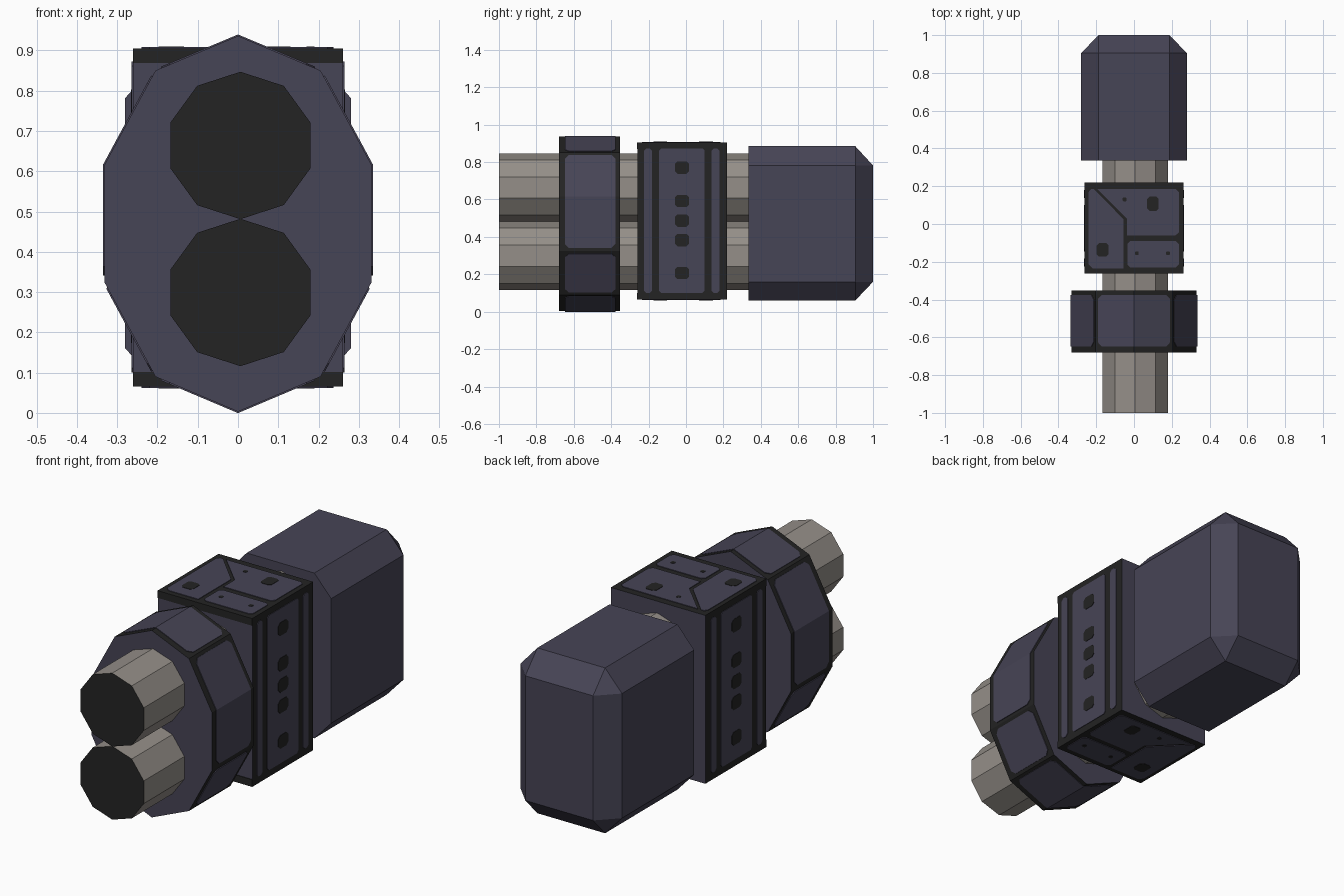
import bpy, bmesh, math

if "Cube" in bpy.data.objects:
    bpy.data.objects.remove(bpy.data.objects["Cube"])


def material(name, rgb):
    m = bpy.data.materials.new(name)
    m.diffuse_color = (*rgb, 1)
    m.use_nodes = True
    m.node_tree.nodes["Principled BSDF"].inputs["Base Color"].default_value = m.diffuse_color
    return m


PURPLE = material("purple grey", (0.062, 0.058, 0.092))
BLACK = material("near black", (0.017, 0.017, 0.017))
STONE = material("warm grey", (0.30, 0.275, 0.25))


def build(name, verts, faces, mats, rule=None):
    """Mesh object; rule(face) picks the material slot."""
    bm = bmesh.new()
    vs = [bm.verts.new(v) for v in verts]
    for f in faces:
        bm.faces.new([vs[i] for i in f])
    bmesh.ops.recalc_face_normals(bm, faces=bm.faces)
    bm.normal_update()
    if rule:
        for f in bm.faces:
            f.material_index = rule(f)
    me = bpy.data.meshes.new(name)
    bm.to_mesh(me)
    bm.free()
    for m in mats:
        me.materials.append(m)
    ob = bpy.data.objects.new(name, me)
    bpy.context.collection.objects.link(ob)
    return ob


def loft(name, sections, mats, rule=None):
    """Closed solid through rings of (x, z) points at given y."""
    n = len(sections[0][1])
    verts = [(x, y, z) for y, ring in sections for x, z in ring]
    faces = [tuple(range(n)), tuple(range(len(verts) - n, len(verts)))]
    for s in range(len(sections) - 1):
        for i in range(n):
            a, b = s * n + i, s * n + (i + 1) % n
            faces.append((a, b, b + n, a + n))
    return build(name, verts, faces, mats, rule)


def thicken(ob, t):
    mod = ob.modifiers.new("thickness", 'SOLIDIFY')
    mod.thickness = t
    mod.offset = 0


def plate(name, axis, at, pts, mat, t=0.006):
    """Thin flat plate on the plane axis = at, pts in the other two axes."""
    verts = []
    for p in pts:
        v = list(p)
        v.insert("xyz".index(axis), at)
        verts.append(v)
    thicken(build(name, verts, [tuple(range(len(pts)))], [mat]), t)


def rounded(u0, u1, v0, v1, c):
    """Rectangle with cut corners."""
    return [(u0 + c, v0), (u1 - c, v0), (u1, v0 + c), (u1, v1 - c),
            (u1 - c, v1), (u0 + c, v1), (u0, v1 - c), (u0, v0 + c)]


def ends_black(f):
    return 1 if abs(f.normal.y) > 0.9 else 0


# Twin ten-sided barrels
for label, cz in (("upper", 0.664), ("lower", 0.299)):
    ring = [(0.006 + 0.183 * math.cos(math.radians(90 + 36 * i)),
             cz + 0.183 * math.sin(math.radians(90 + 36 * i))) for i in range(10)]
    loft(label + "_barrel", [(-1, ring), (0.4, ring)], [STONE, BLACK], ends_black)

# Front collar: black rim, purple end faces
half = [(0, 0.936), (0.205, 0.85), (0.332, 0.615), (0.332, 0.325), (0.205, 0.09), (0, 0.003)]
collar = half + [(-x, z) for x, z in half[-2:0:-1]]
loft("front_collar", [(-0.68, collar), (-0.352, collar)], [BLACK, PURPLE], ends_black)


def collar_panel(name, path, gap=0.016, cut=0.022):
    """Panel with cut corners bent along the collar rim."""
    def along(a, b, d):
        k = d / math.dist(a, b)
        return (a[0] + (b[0] - a[0]) * k, a[1] + (b[1] - a[1]) * k)
    stations = [(along(path[0], path[1], gap), cut), (along(path[0], path[1], gap + cut), 0)]
    stations += [(p, 0) for p in path[1:-1]]
    stations += [(along(path[-1], path[-2], gap + cut), 0), (along(path[-1], path[-2], gap), cut)]
    verts = []
    for (x, z), c in stations:
        verts += [(x, -0.648 + c, z), (x, -0.376 - c, z)]
    faces = [(2 * i, 2 * i + 1, 2 * i + 3, 2 * i + 2) for i in range(len(stations) - 1)]
    thicken(build(name, verts, faces, [PURPLE]), 0.007)


for s, side in ((1, "right"), (-1, "left")):
    m = [(s * x, z) for x, z in half]
    collar_panel(side + "_collar_panel", m[1:4])
    collar_panel(side + "_lower_collar_panel", m[3:5])
for label, i in (("top", 1), ("bottom", 4)):
    x, z = half[i]
    collar_panel(label + "_collar_panel", [(-x, z), half[0 if i == 1 else 5], (x, z)])

# Middle housing: black box with purple front and back
X, Y0, Y1, Z0, Z1 = 0.261, -0.258, 0.22, 0.065, 0.905
box = [(-X, Z0), (X, Z0), (X, Z1), (-X, Z1)]
loft("middle_housing", [(Y0, box), (Y1, box)], [BLACK, PURPLE], ends_black)
for label, z in (("bottom", Z0), ("top", Z1 - 0.036)):
    plate(label + "_front_band", 'y', Y0, [(-X, z), (X, z), (X, z + 0.036), (-X, z + 0.036)], BLACK)

# Housing side panels and vents
for s, side in ((1, "right"), (-1, "left")):
    for label, a, b in (("front", -0.225, -0.183), ("main", -0.145, 0.1), ("rear", 0.137, 0.18)):
        plate(f"{side}_{label}_panel", 'x', s * X, rounded(a, b, 0.1, 0.873, 0.012), PURPLE)
    for i, z in enumerate((0.77, 0.592, 0.487, 0.383, 0.207)):
        plate(f"{side}_vent_{i + 1}", 'x', s * X,
              rounded(-0.06, 0.017, z - 0.033, z + 0.033, 0.014), BLACK, 0.0095)

# Housing top and bottom panels and studs
left_panel = [(-0.22, -0.235), (-0.055, -0.235), (-0.055, 0.025), (-0.212, 0.185),
              (-0.228, 0.185), (-0.24, 0.17), (-0.24, -0.215)]
rear_panel = [(-0.195, 0.185), (0.22, 0.185), (0.237, 0.17), (0.237, -0.045),
              (0.22, -0.06), (-0.038, -0.06), (-0.038, 0.028)]
for label, z in (("top", Z1), ("bottom", Z0)):
    plate(label + "_left_panel", 'z', z, left_panel, PURPLE)
    plate(label + "_rear_panel", 'z', z, rear_panel, PURPLE)
    plate(label + "_corner_panel", 'z', z, rounded(-0.035, 0.237, -0.23, -0.09, 0.015), PURPLE)
    for i, (x, y, w, h) in enumerate(((0.1, 0.107, 0.03, 0.038), (-0.166, -0.137, 0.032, 0.036),
                                      (0.015, -0.155, 0.01, 0.01), (0.18, -0.155, 0.01, 0.01),
                                      (-0.05, 0.13, 0.01, 0.01))):
        plate(f"{label}_stud_{i + 1}", 'z', z,
              rounded(x - w, x + w, y - h, y + h, w * 0.4), BLACK, 0.0095)

# Rear block: chamfered long edges and chamfered back
octagon = rounded(-0.28, 0.28, 0.06, 0.885, 0)
inner_x, low, high = 0.187, 0.16, 0.782
octagon = [(-inner_x, 0.06), (inner_x, 0.06), (0.28, low), (0.28, high),
           (inner_x, 0.885), (-inner_x, 0.885), (-0.28, high), (-0.28, low)]
back = [(-inner_x, low), (inner_x, low), (inner_x, low), (inner_x, high),
        (inner_x, high), (-inner_x, high), (-inner_x, high), (-inner_x, low)]
block = loft("rear_block", [(0.335, octagon), (0.905, octagon), (1.0, back)], [PURPLE])
bm = bmesh.new()
bm.from_mesh(block.data)
bmesh.ops.remove_doubles(bm, verts=bm.verts, dist=0.0005)
bmesh.ops.recalc_face_normals(bm, faces=bm.faces)
bm.to_mesh(block.data)
bm.free()
